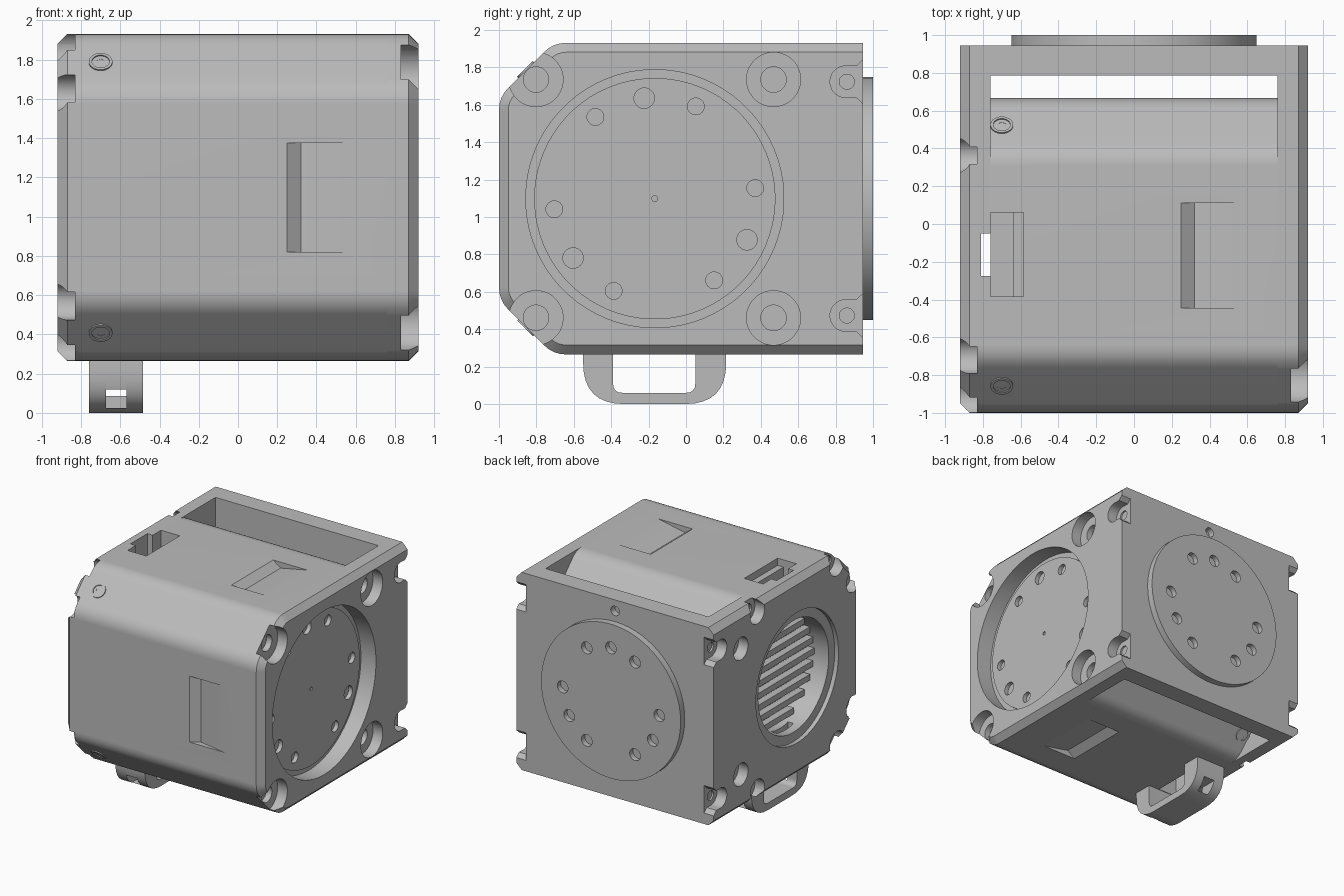
import bpy, bmesh, math
from mathutils import Matrix, Vector
from mathutils.geometry import delaunay_2d_cdt, intersect_point_line

if "Cube" in bpy.data.objects:
    bpy.data.objects.remove(bpy.data.objects["Cube"])

grey = bpy.data.materials.new("cast grey")
grey.use_nodes = True
grey.diffuse_color = (0.5, 0.5, 0.5, 1)
grey.node_tree.nodes["Principled BSDF"].inputs["Base Color"].default_value = (0.5, 0.5, 0.5, 1)

CY, CZ = -0.167, 1.098        # axis of the drive unit
HALF, CH = 0.833, 0.29        # half size and corner chamfer
OUT, INN, BACK = 0.92, 0.76, 0.945
LO, HI = CZ - HALF, CZ + HALF


def finish(bm, name):
    me = bpy.data.meshes.new(name)
    bm.to_mesh(me)
    bm.free()
    me.materials.append(grey)
    ob = bpy.data.objects.new(name, me)
    bpy.context.collection.objects.link(ob)
    return ob


# ---- 2D outlines ----
def circle(u, v, r, n=32):
    return [Vector((u + r * math.cos(a), v + r * math.sin(a)))
            for a in (2 * math.pi * (i + 0.5) / n for i in range(n))]


def rect(u0, u1, v0, v1):
    return [Vector(p) for p in ((u0, v0), (u1, v0), (u1, v1), (u0, v1))]


def soft(pts, r, limit=9, n=4):
    """Round the corners that lie left of limit."""
    out = []
    for i, p in enumerate(pts):
        if p.x > limit:
            out.append(p)
            continue
        a = p + (pts[i - 1] - p).normalized() * r
        b = p + (pts[(i + 1) % len(pts)] - p).normalized() * r
        out += [a.lerp(p, t).lerp(p.lerp(b, t), t) for t in (j / n for j in range(n + 1))]
    return out


def inset(pts, d):
    out = []
    for i, p in enumerate(pts):
        e, f = (p - pts[i - 1]).normalized(), (pts[(i + 1) % len(pts)] - p).normalized()
        m, n = Vector((-e.y, e.x)), Vector((-f.y, f.x))
        q = p + (m + n) * d / (1 + m.dot(n))
        out.append(Vector((BACK + d, q.y)) if p.x > BACK - 0.01 else q)
    return out


def inside(p, poly):
    hit = False
    for a, b in zip(poly, poly[1:] + poly[:1]):
        if (a.y > p.y) != (b.y > p.y) and p.x < a.x + (p.y - a.y) * (b.x - a.x) / (b.y - a.y):
            hit = not hit
    return hit


def relief(name, place, outline, base, top, regions=(), rim=0.0):
    """Solid slab whose regions sit at their own level; None goes right through."""
    loops = [outline] + [poly for poly, _ in regions] + ([inset(outline, rim)] if rim else [])
    pts, edges = [], []
    for loop in loops:
        n, s = len(loop), len(pts)
        pts += loop
        edges += [(s + i, s + (i + 1) % n) for i in range(n)]
    co, _, tris, *_ = delaunay_2d_cdt(pts, edges, [], 0, 1e-5)
    sides = [(a, b) for a, b in zip(outline, outline[1:] + outline[:1])
             if min(a.x, b.x) < BACK - 0.01]
    drop = [0.0] * len(co)
    if rim:
        for i, p in enumerate(co):
            gaps = []
            for a, b in sides:
                q, t = intersect_point_line(p, a, b)
                gaps.append((p - a.lerp(b, min(1, max(0, t)))).length)
            drop[i] = max(0, rim - min(gaps))
    bm, cache, border = bmesh.new(), {}, {}

    def vert(i, level):
        t = level - (drop[i] if level == top else 0)
        key = (i, round(t, 5))
        if key not in cache:
            cache[key] = bm.verts.new(place(co[i].x, co[i].y, t))
        return cache[key]

    for tri in tris:
        a, b, c = (co[i] for i in tri)
        if (b - a).cross(c - a) < 0:
            tri = tri[::-1]
        mid, level = (a + b + c) / 3, top
        for poly, lv in regions:
            if inside(mid, poly):
                level = lv
        if level is None or not inside(mid, outline):
            continue
        bm.faces.new([vert(i, level) for i in tri])
        bm.faces.new([vert(i, base) for i in tri[::-1]])
        for i in range(3):
            border[tri[i - 1], tri[i]] = level
    for (i, j), level in border.items():
        low = border.get((j, i), base)
        if low < level:
            bm.faces.new((vert(i, low), vert(j, low), vert(j, level), vert(i, level)))
    o = Vector(place(0, 0, 0))
    if Matrix([Vector(place(*r)) - o for r in Matrix.Identity(3)]).determinant() < 0:
        bmesh.ops.reverse_faces(bm, faces=bm.faces[:])
    return finish(bm, name)


def to_left(u, v, t):
    return (t, u, v)


def to_right(u, v, t):
    return (-t, u, v)


def to_back(u, v, t):
    return (u, t, v)


def triples(u, v, start, radius, mid, side, level):
    """Three groups of three holes around a centre."""
    out = []
    for step in (-30, 0, 30):
        for turn in (0, 120, 240):
            a = math.radians(start + step + turn)
            out.append((circle(u + radius * math.cos(a), v + radius * math.sin(a),
                               side if step else mid, 20), level))
    return out


# drive housing: chamfered square body with ramped pockets on its sides
k = HALF - CH
octagon = soft([Vector((CY + u, CZ + v)) for u, v in
                ((-HALF, -k), (-k, -HALF), (k, -HALF), (HALF, -k),
                 (HALF, k), (k, HALF), (-k, HALF), (-HALF, k))], 0.07)
housing = relief("drive_housing", to_left, octagon, -0.585, INN)
ramp = [Vector(p) for p in ((0.25, 0.9), (0.25, HALF), (0.32, HALF - 0.05), (0.57, HALF), (0.57, 0.9))]
for i in range(4):
    wedge = relief("pocket_cutter", to_back, ramp[::-1], -0.278, 0.278)
    bm = bmesh.new()
    bm.from_mesh(wedge.data)
    bm.transform(Matrix.Translation((0, CY, CZ)) @ Matrix.Rotation(i * math.pi / 2, 4, "X"))
    bmesh.ops.recalc_face_normals(bm, faces=bm.faces[:])
    bm.to_mesh(wedge.data)
    bm.free()
    mod = housing.modifiers.new("pocket", "BOOLEAN")
    mod.operation, mod.solver, mod.object = "DIFFERENCE", "EXACT", wedge
    bpy.context.view_layer.objects.active = housing
    bpy.ops.object.modifier_apply(modifier=mod.name)
    bpy.data.objects.remove(wedge)

# housing end with vent bore and cable windows above and below
windows = [(circle(CY, CZ, 0.47, 64), None)]
for s in (-1, 1):
    for a, b, level in ((0.06, 0.22, 0.64), (-0.1, 0.06, None)):
        v0, v1 = sorted((CZ + s * (HALF - a), CZ + s * (HALF - b)))
        windows.append((rect(-0.385, 0.06, v0, v1), level))
relief("housing_end", to_right, octagon, 0.585, INN, windows)

# screws on the housing chamfers
for sy in (-1, 1):
    for sz in (-1, 1):
        m = HALF - CH / 2
        d = Vector((0, sy, sz)).normalized()
        side = d.cross(Vector((1, 0, 0)))
        spot = Vector((-0.7, CY + sy * m, CZ + sz * m))
        relief("chamfer_screw", lambda u, v, t: spot + Vector((u, 0, 0)) + side * v + d * t,
               circle(0, 0, 0.06), -0.03, 0.008, [(circle(0, 0, 0.045), 0.001), (circle(0, 0, 0.025, 6), -0.02)])

# side plates share the housing's front corners; back screw slots on both
plate = soft([Vector(p) for p in
              ((CY - HALF, CZ - k), (CY - k, LO), (BACK, LO),
               (BACK, HI), (CY - k, HI), (CY - HALF, CZ + k))], 0.07, 0.5)
slots = []
for z in (CZ - 0.625, CZ + 0.625):
    flare = [Vector((y, z + h)) for y, h in
             ((0.855, -0.083), (0.91, -0.083), (0.96, -0.13), (0.96, 0.13), (0.91, 0.083), (0.855, 0.083))]
    slots += [(circle(0.855, z, 0.085), 0.83), (flare, 0.83), (circle(0.86, z, 0.04), 0.815)]

# left plate: rotor bore, rotor face with holes, four counterbored bolts
left = slots + [(circle(CY, CZ, 0.69, 72), 0.78), (circle(CY, CZ, 0.645, 72), 0.8),
                (circle(CY, CZ, 0.016, 12), 0.79)]
left += triples(CY, CZ, 96, 0.54, 0.055, 0.045, 0.765)
# right plate: stepped vent opening, eight bolts around the octagon
right = slots + [(circle(CY, CZ, 0.55, 64), 0.885), (circle(CY, CZ, 0.47, 64), None)]
for sy in (-1, 1):
    for sz in (-1, 1):
        y, z = CY + sy * 0.635, CZ + sz * 0.637
        left += [(circle(y, z, 0.145), 0.83), (circle(y, z, 0.068), 0.78)]
        for u, v in ((0.75, 0.53), (0.53, 0.75)):
            y, z = CY + sy * u, CZ + sz * v
            right += [(circle(y, z, 0.095), 0.83), (circle(y, z, 0.05), 0.815)]
relief("left_plate", to_left, plate, INN, OUT, left, 0.05)
relief("right_plate", to_right, plate, 0.81, OUT, right, 0.05)
relief("right_plate_liner", to_right, plate, INN, 0.81,
       [(circle(CY, CZ, 0.47, 64), None), (rect(-0.275, -0.05, 0, 2), None)])

# vent slats
for i in range(-4, 5):
    z = i * 0.1
    w = math.sqrt(0.47 ** 2 - (abs(z) + 0.025) ** 2)
    relief("vent_slat", to_right, rect(CY - w, CY + w, CZ + z - 0.025, CZ + z + 0.025), 0.69, 0.75)

# back plate and its output disc
relief("back_plate", to_back, rect(-INN, INN, LO, HI), 0.785, BACK,
       [(circle(0, CZ + 0.74, 0.04), 0.89)])
relief("back_disc", to_back, circle(0, CZ, 0.65, 72), 0.93, 1,
       triples(0, CZ, 90, 0.45, 0.05, 0.05, 0.955))

# cable guard loop below the housing, with an opening through each bend
loop = soft(rect(-0.55, 0.215, 0, 0.6), 0.22, n=8)
loop = [Vector((p.x, min(p.y, 0.28))) for p in loop if p.y < 0.5]
hollow = [(soft(rect(-0.39, 0.05, 0.06, 0.5), 0.05), None)]
bends = [(rect(a, b, 0.025, 0.12), None) for a, b in ((-0.6, -0.385), (0.045, 0.3))]
for x0, x1, extra in ((0.485, 0.568, []), (0.568, 0.672, bends), (0.672, 0.76, [])):
    relief("cable_guard", to_right, loop + [Vector((-0.55, 0.28))] if loop[-1].y < 0.27 else loop,
           x0, x1, hollow + extra)

# shading
bpy.ops.object.select_all(action="DESELECT")
for ob in bpy.context.collection.objects:
    if ob.type == "MESH" and ob.data.materials and ob.data.materials[0] == grey:
        ob.select_set(True)
        mod = ob.modifiers.new("clean normals", "WEIGHTED_NORMAL")
        mod.keep_sharp = True
bpy.context.view_layer.objects.active = housing
bpy.ops.object.shade_smooth_by_angle(angle=math.radians(30))
